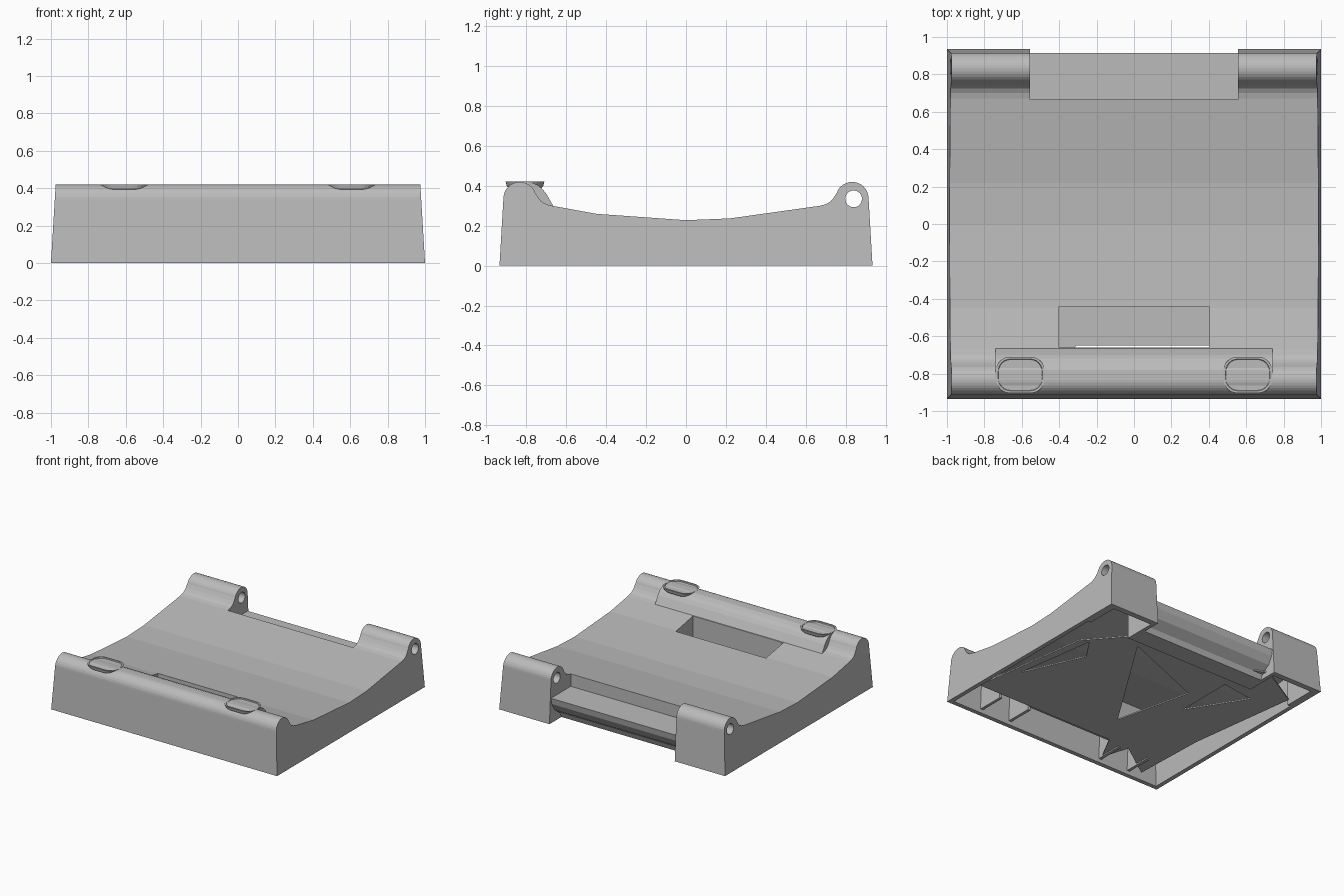
import bpy, bmesh
from math import sin, cos, pi, radians

if "Cube" in bpy.data.objects:
    bpy.data.objects.remove(bpy.data.objects["Cube"], do_unlink=True)

grey = bpy.data.materials.new("plain_grey")
grey.use_nodes = True
grey.diffuse_color = (0.5, 0.5, 0.5, 1)
grey.node_tree.nodes["Principled BSDF"].inputs["Base Color"].default_value = (0.5, 0.5, 0.5, 1)


def finish(name, bm):
    bmesh.ops.recalc_face_normals(bm, faces=bm.faces)
    mesh = bpy.data.meshes.new(name)
    bm.to_mesh(mesh)
    bm.free()
    mesh.materials.append(grey)
    obj = bpy.data.objects.new(name, mesh)
    bpy.context.collection.objects.link(obj)
    return obj


def loft(name, rings):
    """Join rings of equal length and cap both ends."""
    bm = bmesh.new()
    loops = [[bm.verts.new(p) for p in ring] for ring in rings]
    n = len(loops[0])
    for a, b in zip(loops, loops[1:]):
        for i in range(n):
            j = (i + 1) % n
            bm.faces.new((a[i], a[j], b[j], b[i]))
    bm.faces.new(loops[0])
    bm.faces.new(loops[-1])
    return finish(name, bm)


def prism(name, profile, x0, x1, taper=0.0):
    """Extrude a y-z profile along x, narrowing with height."""
    return loft(name, [[(x * (1 - taper * z), y, z) for y, z in profile] for x in (x0, x1)])


def box(name, x0, x1, y0, y1, z0, z1):
    return prism(name, [(y0, z0), (y1, z0), (y1, z1), (y0, z1)], x0, x1)


def boolean(obj, tool, operation="DIFFERENCE"):
    mod = obj.modifiers.new("cut", "BOOLEAN")
    mod.operation, mod.object, mod.solver = operation, tool, "EXACT"
    bpy.context.view_layer.objects.active = obj
    bpy.ops.object.modifier_apply(modifier=mod.name)
    bpy.data.objects.remove(tool, do_unlink=True)


def arc(cy, cz, r, a0, a1, n):
    angles = [radians(a0 + (a1 - a0) * i / n) for i in range(n + 1)]
    return [(cy + r * cos(a), cz + r * sin(a)) for a in angles]


# Tapered shell: two rounded ridges with a shallow dish between them
hump = [(-0.935, 0)] + arc(-0.833, 0.338, 0.082, 180, 20, 14)
hump += [(-0.74, 0.34), (-0.725, 0.322), (-0.70, 0.308), (-0.67, 0.30)]
dish = [(-0.45, 0.26), (0, 0.228), (0.22, 0.237)]
shell = prism("shell", hump + dish + [(-y, z) for y, z in reversed(hump)], -1, 1, 0.06)

# Hollow underside, including both rear posts
cavity = [(-0.905, -0.1), (-0.885, 0.30), (-0.70, 0.27), (-0.45, 0.23), (0, 0.198),
          (0.22, 0.207), (0.63, 0.25), (0.63, -0.1)]
boolean(shell, prism("cavity", cavity, -0.965, 0.965, 0.06))
for s in (-1, 1):
    boolean(shell, box("post_cavity", s * 0.585, s * 0.94, 0.6, 0.89, -0.1, 0.25))

# Rear notch leaving a low rounded ledge
notch = [(0.665, 0.6), (0.665, 0.2), (0.915, 0.2), (0.905, 0.15), (0.87, 0.09),
         (0.80, 0.04), (0.74, -0.1), (1.1, -0.1), (1.1, 0.6)]
boolean(shell, prism("notch", notch, -0.555, 0.555))

# Hinge pin hole through both posts
boolean(shell, prism("pin_hole", arc(0.84, 0.335, 0.042, 0, 345, 23), -1.2, 1.2))

# Raised cover along the front ridge
cover = [(-0.88, 0.30), (-0.88, 0.39), (-0.85, 0.413), (-0.82, 0.42), (-0.78, 0.418),
         (-0.745, 0.405), (-0.72, 0.385), (-0.70, 0.36), (-0.68, 0.325), (-0.66, 0.29)]
boolean(shell, prism("front_cover", cover, -0.74, 0.74), "UNION")

# Walled slot behind the cover
frame = [(-0.69, 0.06), (-0.41, 0.06), (-0.41, 0.245), (-0.69, 0.29)]
boolean(shell, prism("slot_frame", frame, -0.43, 0.43), "UNION")
boolean(shell, box("slot", -0.4, 0.4, -0.66, -0.44, -0.1, 0.6))


# Two flared thumb pads with a sunken top
def pad_ring(cx, hx, hy, r, z):
    ring = []
    for k, (sx, sy) in enumerate([(1, 1), (-1, 1), (-1, -1), (1, -1)]):
        for i in range(7):
            a = (k + i / 6) * pi / 2
            ring.append((cx + sx * (hx - r) + r * cos(a),
                         -0.807 + sy * (hy - r) + r * sin(a), z))
    return ring


for side, cx in (("right", -0.608), ("left", 0.608)):
    rings = [(0.09, 0.07, 0.05, 0.35), (0.105, 0.08, 0.06, 0.386), (0.12, 0.092, 0.07, 0.4),
             (0.13, 0.097, 0.075, 0.421), (0.118, 0.085, 0.065, 0.421),
             (0.115, 0.082, 0.062, 0.414)]
    loft(side + "_pad", [pad_ring(cx, *r) for r in rings])

# Thin angular base plate with triangular openings
outline = [(0.93, -0.65), (-0.31, -0.65), (-0.43, -0.88), (-0.5, -0.66), (-0.8, -0.87),
           (-0.82, -0.27), (-0.94, 0.64), (-0.58, 0.85), (-0.03, 0.62), (0.53, 0.62),
           (0.79, 0.32)]


def slab(name, points, z0, z1):
    return loft(name, [[(x, y, z) for x, y in points] for z in (z0, z1)])


plate = slab("base_plate", outline, 0.04, 0.05)
for tri in ([(0.41, 0.53), (-0.32, 0.24), (-0.17, -0.39)],
            [(-0.44, 0.03), (-0.44, 0.51), (-0.72, 0.47)],
            [(0.82, -0.32), (0.72, 0.35), (0.6, 0.17)]):
    boolean(plate, slab("opening", tri, 0, 0.1))

# Inner ribs on the front wall
for x in (-0.7, -0.43, 0.43, 0.7):
    box("front_rib", x - 0.012, x + 0.012, -0.9, -0.68, 0.03, 0.28)
